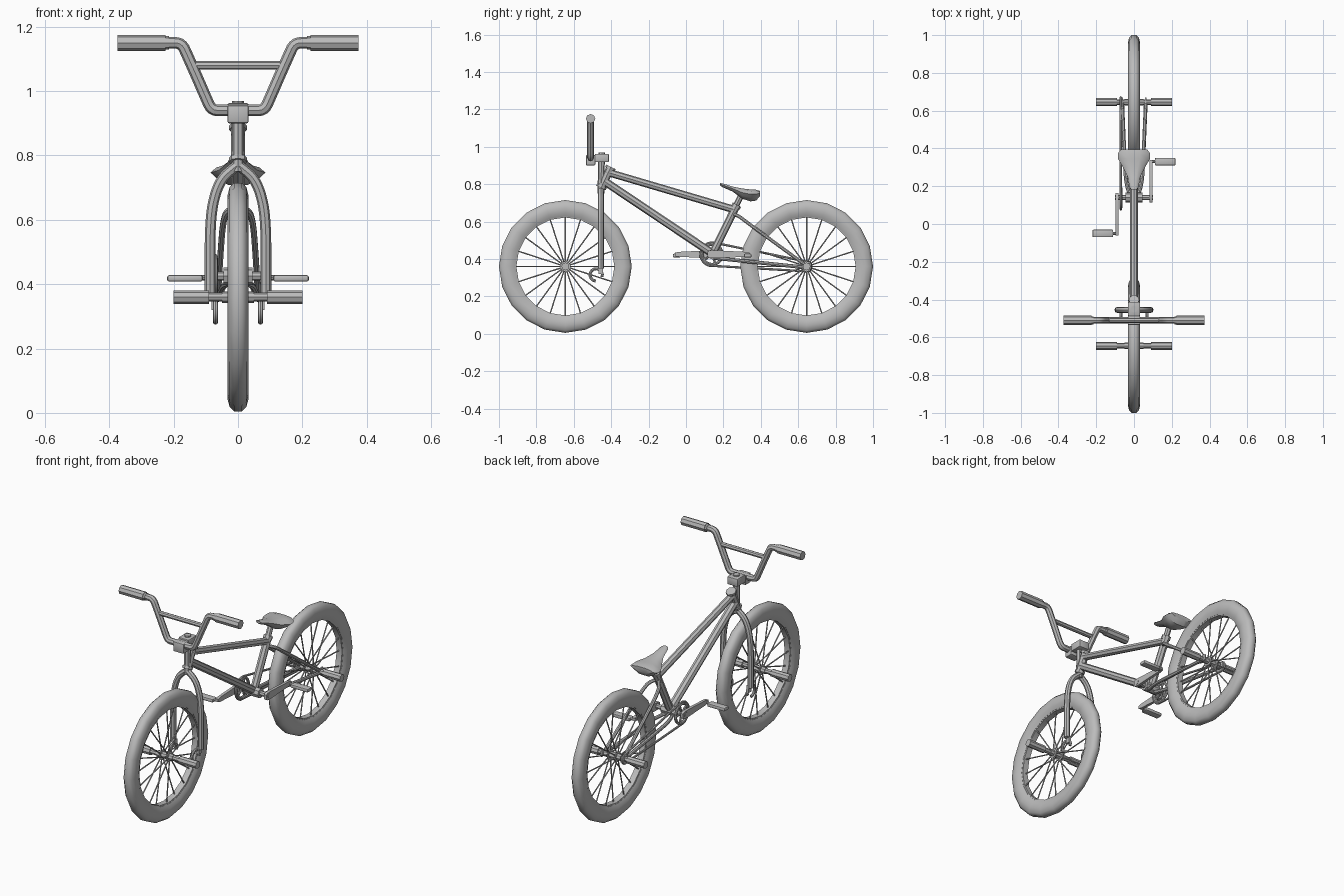
import bpy, bmesh, math
from math import sin, cos, pi, radians
from mathutils import Vector

cube = bpy.data.objects.get("Cube")
if cube:
    bpy.data.objects.remove(cube)

gray = bpy.data.materials.new("plain_gray")
gray.use_nodes = True
gray.diffuse_color = (0.5, 0.5, 0.5, 1)
gray.node_tree.nodes["Principled BSDF"].inputs["Base Color"].default_value = (0.5, 0.5, 0.5, 1)

SIDES = ((1, "left"), (-1, "right"))


def finish(obj, angle=40):
    bpy.ops.object.select_all(action="DESELECT")
    obj.select_set(True)
    bpy.context.view_layer.objects.active = obj
    if obj.type == "CURVE":
        bpy.ops.object.convert(target="MESH")
        obj = bpy.context.object
    obj.data.materials.clear()
    obj.data.materials.append(gray)
    bpy.ops.object.shade_smooth_by_angle(angle=radians(angle))
    return obj


def from_bmesh(name, bm, angle=40):
    bmesh.ops.recalc_face_normals(bm, faces=bm.faces)
    mesh = bpy.data.meshes.new(name)
    bm.to_mesh(mesh)
    bm.free()
    obj = bpy.data.objects.new(name, mesh)
    bpy.context.collection.objects.link(obj)
    return finish(obj, angle)


def tube(name, pts, r, bend=False, closed=False):
    """Round tube along a path; bend=True smooths the corners."""
    curve = bpy.data.curves.new(name, "CURVE")
    curve.dimensions = "3D"
    curve.bevel_depth, curve.bevel_resolution = r, 2
    curve.use_fill_caps = True
    s = curve.splines.new("NURBS" if bend else "POLY")
    s.points.add(len(pts) - 1)
    for p, co in zip(s.points, pts):
        p.co = (*co, 1)
    if bend:
        s.order_u, s.use_endpoint_u, s.resolution_u = 3, True, 4
    s.use_cyclic_u = closed
    obj = bpy.data.objects.new(name, curve)
    bpy.context.collection.objects.link(obj)
    return finish(obj)


def box(name, center, size, bevel=0.0):
    bm = bmesh.new()
    bmesh.ops.create_cube(bm, size=1)
    for v in bm.verts:
        v.co = Vector(v.co[i] * size[i] + center[i] for i in range(3))
    if bevel:
        bmesh.ops.bevel(bm, geom=bm.edges[:], offset=bevel, segments=2, affect="EDGES", profile=0.5)
    return from_bmesh(name, bm)


def lathe(name, profile, y, z, steps=20):
    """Spin a closed (x, radius) profile around a sideways axle."""
    bm = bmesh.new()
    rings = [[bm.verts.new((x, y + r * cos(2 * pi * i / steps), z + r * sin(2 * pi * i / steps)))
              for x, r in profile] for i in range(steps)]
    n = len(profile)
    for i in range(steps):
        a, b = rings[i], rings[(i + 1) % steps]
        for j in range(n):
            bm.faces.new((a[j], a[(j + 1) % n], b[(j + 1) % n], b[j]))
    return from_bmesh(name, bm, 50)


def loft(name, rings):
    bm = bmesh.new()
    rows = [[bm.verts.new(p) for p in ring] for ring in rings]
    n = len(rows[0])
    for a, b in zip(rows, rows[1:]):
        for j in range(n):
            bm.faces.new((a[j], a[(j + 1) % n], b[(j + 1) % n], b[j]))
    bm.faces.new(rows[0])
    bm.faces.new(rows[-1])
    return from_bmesh(name, bm)


# Wheels with spokes, hubs and pegs
AXLE_Z = 0.36
half = [(0.012, 0.355), (0.026, 0.342), (0.033, 0.315), (0.030, 0.288), (0.02, 0.268)]
tire_profile = half + [(-x, r) for x, r in reversed(half)]
rim_profile = [(0.021, 0.275), (0.017, 0.262), (-0.017, 0.262), (-0.021, 0.275)]
for wheel_y, end in ((-0.645, "front"), (0.645, "rear")):
    lathe(end + "_tire", tire_profile, wheel_y, AXLE_Z)
    lathe(end + "_rim", rim_profile, wheel_y, AXLE_Z)

    def along(x, r=0, a=0):
        return (x, wheel_y + r * cos(a), AXLE_Z + r * sin(a))

    for i in range(20):
        a = pi * i / 10
        side = 0.022 if i % 2 else -0.022
        tube(f"{end}_spoke_{i}", [along(side, 0.02, a), along(side * 0.2, 0.266, a)], 0.0035)
    tube(end + "_hub", [along(-0.05), along(0.05)], 0.018)
    tube(end + "_axle", [along(-0.1), along(0.1)], 0.014)
    for s, side in SIDES:
        tube(f"{end}_{side}_hub_flange", [along(s * 0.019), along(s * 0.026)], 0.029)
        tube(f"{end}_{side}_peg", [along(s * 0.09), along(s * 0.2)], 0.021)

# Handlebar with bent ends, crossbar and grips
BAR_Y = -0.51


def bar(x, z):
    return (x, BAR_Y, z)


right_half = [bar(0.045, 0.94), bar(0.082, 0.94), bar(0.1, 0.98), bar(0.128, 1.045),
              bar(0.157, 1.11), bar(0.175, 1.15), bar(0.215, 1.15), bar(0.365, 1.15)]
mirrored = [(-x, y, z) for x, y, z in reversed(right_half)]
tube("handlebar", mirrored + [bar(0, 0.94)] + right_half, 0.018, bend=True)
tube("handlebar_crossbar", [bar(-0.14, 1.08), bar(0.14, 1.08)], 0.013)
for s, side in SIDES:
    tube(side + "_grip", [bar(s * 0.226, 1.15), bar(s * 0.374, 1.15)], 0.025)
    tube(side + "_grip_collar", [bar(s * 0.215, 1.15), bar(s * 0.227, 1.15)], 0.021)

# Stem and steering column
box("stem_clamp", (0, BAR_Y, 0.928), (0.066, 0.05, 0.056), 0.006)
box("stem_body", (0, -0.45, 0.94), (0.066, 0.075, 0.045), 0.006)
tube("stem_cap", [(0, -0.45, 0.95), (0, -0.45, 0.97)], 0.018)
tube("steering_column", [(0, -0.455, 0.75), (0, -0.452, 0.93)], 0.018)
head_low, head_high = Vector((0, -0.452, 0.785)), Vector((0, -0.405, 0.885))
tube("head_tube", [head_low, head_high], 0.022)
up = (head_high - head_low).normalized()
for p, name in ((head_low, "lower"), (head_high, "upper")):
    tube(name + "_headset_ring", [p - up * 0.006, p + up * 0.008], 0.028)

# Fork with hooked wheel mounts
for s, side in SIDES:
    leg = [(0, 0.77), (0.012, 0.762), (0.055, 0.725), (0.08, 0.65), (0.087, 0.56), (0.087, 0.46), (0.087, 0.35)]
    tube(side + "_fork_leg", [(s * x, -0.455, z) for x, z in leg], 0.0165, bend=True)
    hook = [(s * 0.07, -0.48 + 0.033 * cos(a), 0.315 + 0.033 * sin(a))
            for a in (radians(-20 + 26 * i) for i in range(12))]
    tube(side + "_fork_hook", hook, 0.008)
    box(side + "_fork_tab", (s * 0.075, -0.455, 0.34), (0.014, 0.025, 0.04))

# Frame tubes
BB = (0.14, 0.425)
tube("top_tube", [(0, -0.425, 0.865), (0, 0.255, 0.665)], 0.02)
tube("down_tube", [(0, -0.435, 0.815), (0, BB[0], 0.43)], 0.022)
tube("seat_tube", [(0, BB[0], BB[1]), (0, 0.272, 0.69)], 0.021)
tube("seat_post", [(0, 0.265, 0.68), (0, 0.3, 0.75)], 0.016)
tube("seat_collar", [(0, 0.262, 0.672), (0, 0.272, 0.69)], 0.025)
tube("crank_shell", [(-0.045, *BB), (0.045, *BB)], 0.027)
for s, side in SIDES:
    stay = [(0, 0.25, 0.64), (0.03, 0.275, 0.635), (0.046, 0.32, 0.6), (0.054, 0.45, 0.505), (0.062, 0.635, 0.37)]
    tube(side + "_seat_stay", [(s * x, y, z) for x, y, z in stay], 0.01, bend=True)
    lower = [(0.02, 0.15, 0.405), (0.042, 0.2, 0.4), (0.05, 0.35, 0.385), (0.062, 0.635, 0.355)]
    tube(side + "_chain_stay", [(s * x, y, z) for x, y, z in lower], 0.01, bend=True)
    box(side + "_rear_mount", (s * 0.062, 0.645, 0.362), (0.01, 0.05, 0.035), 0.004)

# Saddle, wide at the back and narrow at the nose
sections = [(0.182, 0.014, 0.806, 0.793), (0.195, 0.024, 0.804, 0.784), (0.25, 0.034, 0.787, 0.76),
            (0.3, 0.058, 0.777, 0.722), (0.345, 0.085, 0.772, 0.708), (0.375, 0.085, 0.77, 0.712),
            (0.395, 0.07, 0.764, 0.736)]
outline = [(1, 0.6), (0.8, 0.85), (0.35, 1), (-0.35, 1), (-0.8, 0.85), (-1, 0.6),
           (-0.75, 0.3), (-0.35, 0), (0.35, 0), (0.75, 0.3)]
loft("saddle", [[(w * u, y, low + (top - low) * v) for u, v in outline] for y, w, top, low in sections])

# Cranks and pedals, level and pointing opposite ways
tube("crank_axle", [(-0.1, *BB), (0.1, *BB)], 0.014)
for s, side in SIDES:
    stations = [(-0.025, 0.013), (-0.015, 0.02), (0.02, 0.021), (0.18, 0.013), (0.2, 0.008)]
    x = s * 0.09
    loft(side + "_crank_arm", [[(x + u * 0.008, BB[0] + s * d, BB[1] + v * h)
                                for u, v in ((1, 1), (-1, 1), (-1, -1), (1, -1))] for d, h in stations])
    pedal_y = BB[0] + s * 0.19
    tube(side + "_pedal_axle", [(x, pedal_y, 0.42), (s * 0.12, pedal_y, 0.42)], 0.008)
    box(side + "_pedal", (s * 0.165, pedal_y, 0.418), (0.11, 0.04, 0.02), 0.006)

# Chain drive on the right side
CX = -0.07


def circle(r, y, z, start=0, end=360, n=20):
    return [(CX, y + r * cos(radians(a)), z + r * sin(radians(a)))
            for a in (start + (end - start) * i / n for i in range(n))]


tube("chainring", circle(0.054, *BB), 0.008, closed=True)
for i in range(5):
    a = 2 * pi * i / 5
    tube(f"chainring_arm_{i}", [(CX, *BB), (CX, BB[0] + 0.054 * cos(a), BB[1] + 0.054 * sin(a))], 0.006)
tube("rear_cog", [(CX - 0.005, 0.645, AXLE_Z), (CX + 0.005, 0.645, AXLE_Z)], 0.024)
tube("chain", circle(0.063, *BB, 80, 270, 12) + circle(0.026, 0.645, AXLE_Z, -90, 90, 8), 0.006, closed=True)
